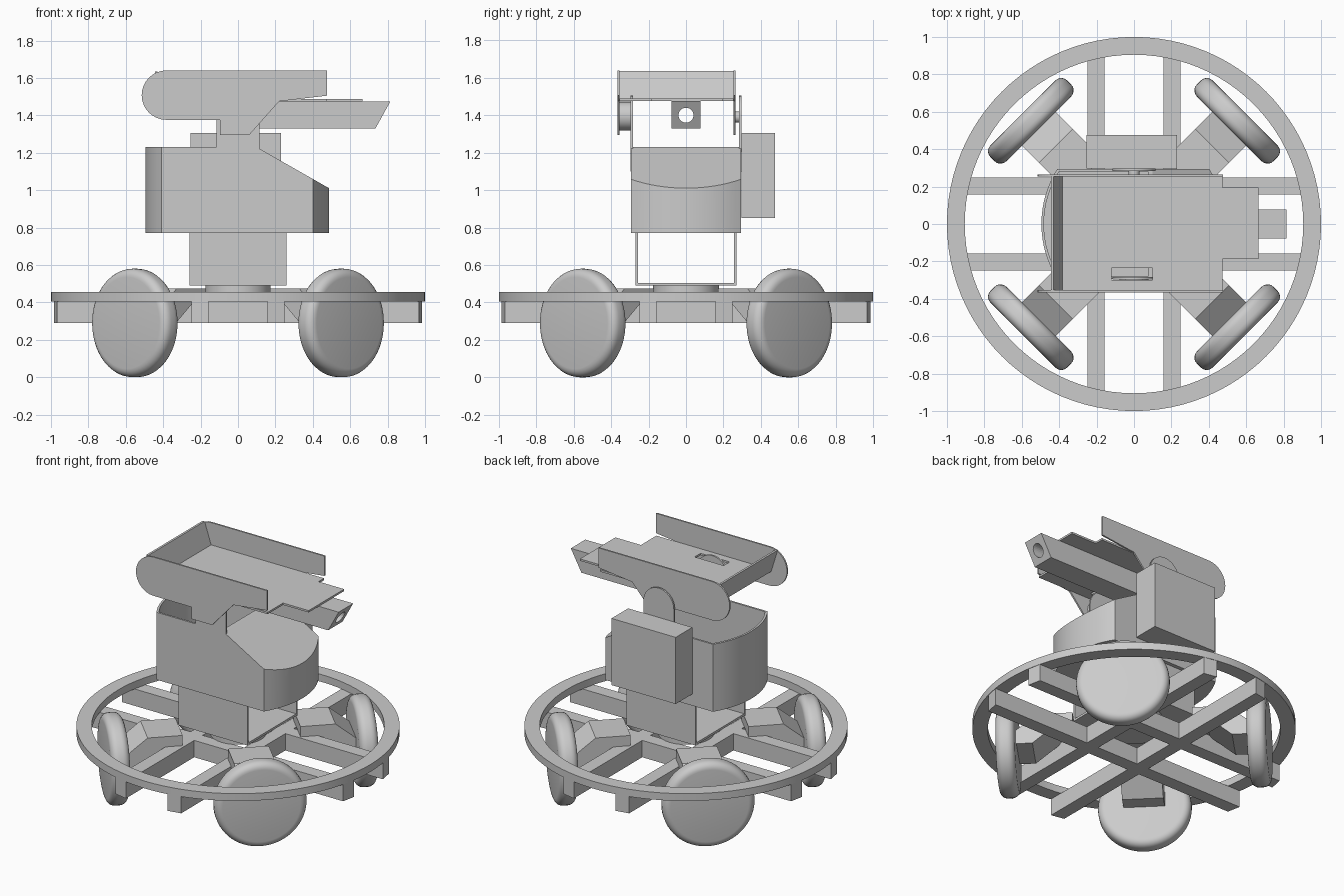
import bpy, bmesh, math
from mathutils import Matrix, Vector

if "Cube" in bpy.data.objects:
    bpy.data.objects.remove(bpy.data.objects["Cube"])

GREY = (0.6, 0.6, 0.6, 1)
mat = bpy.data.materials.new("plain grey")
mat.use_nodes = True
mat.diffuse_color = GREY
mat.node_tree.nodes["Principled BSDF"].inputs["Base Color"].default_value = GREY


def finish(name, bm, smooth=False):
    bmesh.ops.recalc_face_normals(bm, faces=bm.faces)
    me = bpy.data.meshes.new(name)
    bm.to_mesh(me)
    bm.free()
    me.materials.append(mat)
    ob = bpy.data.objects.new(name, me)
    bpy.context.collection.objects.link(ob)
    if smooth:
        activate(ob)
        bpy.ops.object.shade_smooth_by_angle(angle=math.radians(35))
    return ob


def activate(ob):
    bpy.ops.object.select_all(action='DESELECT')
    ob.select_set(True)
    bpy.context.view_layer.objects.active = ob


def prism_mesh(pts, axis, lo, hi):
    """Extrude a closed outline along y (x, z points) or z (x, y points)."""
    bm = bmesh.new()
    place = (lambda a, b, h: (a, h, b)) if axis == 'y' else (lambda a, b, h: (a, b, h))
    face = bm.faces.new([bm.verts.new(place(a, b, lo)) for a, b in pts])
    ext = bmesh.ops.extrude_face_region(bm, geom=[face])
    moved = [v for v in ext["geom"] if isinstance(v, bmesh.types.BMVert)]
    bmesh.ops.translate(bm, verts=moved, vec=place(0, 0, hi - lo))
    return bm


def prism(name, pts, axis, lo, hi, turn=0, smooth=False):
    bm = prism_mesh(pts, axis, lo, hi)
    bm.transform(Matrix.Rotation(turn, 4, 'Z'))
    return finish(name, bm, smooth)


def box(name, x, y, z):
    return prism(name, [(x[0], y[0]), (x[1], y[0]), (x[1], y[1]), (x[0], y[1])], 'z', *z)


def arc(cx, cy, r, a0, a1, n=16):
    angles = [math.radians(a0 + (a1 - a0) * i / n) for i in range(n + 1)]
    return [(cx + r * math.cos(a), cy + r * math.sin(a)) for a in angles]


def circle(cx, cy, r, n=32):
    return arc(cx, cy, r, 0, 360, n)[:-1]


def cut(ob, cutter):
    mod = ob.modifiers.new("cut", 'BOOLEAN')
    mod.operation = 'DIFFERENCE'
    mod.solver = 'EXACT'
    mod.object = cutter
    activate(ob)
    bpy.ops.object.modifier_apply(modifier=mod.name)
    bpy.data.objects.remove(cutter)


# Chassis ring
ring = prism("chassis_ring", circle(0, 0, 1, 96), 'z', 0.405, 0.455)
cut(ring, prism("ring_cutter", circle(0, 0, 0.905, 96), 'z', 0.3, 0.6))
activate(ring)
bpy.ops.object.shade_smooth_by_angle(angle=math.radians(35))

# Crossing chassis bars, ends trimmed to the ring
for i in range(4):
    a, b = 0.157, 0.248
    bar = [(-0.985, a), (0.985, a), (0.967, b), (-0.967, b)]
    prism("chassis_bar", bar, 'z', 0.29, 0.405, i * math.pi / 2)

# Diagonal wheel arms and wheels
arm = [(0.37, 0.475), (0.59, 0.475), (0.73, 0.36), (0.73, 0.27),
       (0.62, 0.27), (0.46, 0.405), (0.37, 0.405)]
for i in range(4):
    turn = math.pi / 4 + i * math.pi / 2
    prism("wheel_arm", arm, 'y', -0.128, 0.128, turn)
    bm = bmesh.new()
    bmesh.ops.create_cone(bm, cap_ends=True, segments=64, radius1=0.29,
                          radius2=0.29, depth=0.12)
    rims = [e for e in bm.edges if any(len(f.verts) > 4 for f in e.link_faces)]
    bmesh.ops.bevel(bm, geom=rims, offset=0.045, segments=5, profile=0.5,
                    affect='EDGES')
    bm.transform(Matrix.Rotation(turn, 4, 'Z') @ Matrix.Translation((0.78, 0, 0.29))
                 @ Matrix.Rotation(math.pi / 2, 4, 'Y'))
    finish("wheel", bm, True)

# Turntable and open bracket
prism("turntable", circle(0, 0, 0.175), 'z', 0.405, 0.49, smooth=True)
box("bracket_base", (-0.26, 0.26), (-0.27, 0.27), (0.49, 0.505))
for s in (-1, 1):
    box("bracket_wall", (-0.26, 0.26), sorted((s * 0.257, s * 0.27)), (0.505, 0.77))


# Hollow body with bowed ends and a sloping front deck
def body_mesh(wall, lo, hi):
    half, bow, flat = 0.295, 0.085, 0.402
    r = (half * half + bow * bow) / (2 * bow)
    ang = math.degrees(math.asin(half / r))
    c = flat + bow - r
    outline = arc(c, 0, r, -ang, ang) + arc(-c - 0.008, 0, r, 180 - ang, 180 + ang)
    k = 1 - wall / half
    bm = prism_mesh([(x * (1 - wall / 0.49), y * k) for x, y in outline], 'z', lo, hi)
    slope = Vector((0.5676, 0, 1)).normalized()
    res = bmesh.ops.bisect_plane(bm, geom=bm.verts[:] + bm.edges[:] + bm.faces[:],
                                 plane_co=Vector((0.1, 0, 1.23)) - slope * wall,
                                 plane_no=slope, clear_outer=True)
    edges = [e for e in res["geom_cut"] if isinstance(e, bmesh.types.BMEdge)]
    edges = [e for e in edges if e.is_valid and e.is_boundary]
    bmesh.ops.holes_fill(bm, edges=[e for e in bm.edges if e.is_boundary] or edges, sides=0)
    return bm


body = finish("body_shell", body_mesh(0, 0.77, 1.23))
cut(body, finish("body_cutter", body_mesh(0.013, 0.785, 1.26)))
activate(body)
bpy.ops.object.shade_smooth_by_angle(angle=math.radians(25))

# Ears that carry the tilting tray
ear = [(-0.115, 1.1), (0.115, 1.1)] + arc(0, 1.39, 0.115, 0, 180)
for name, lo, hi in (("right_ear", -0.296, -0.284), ("left_ear", 0.284, 0.296)):
    prism(name, ear, 'y', lo, hi, smooth=True)
prism("right_pivot", circle(0, 1.395, 0.077), 'y', -0.355, -0.296, smooth=True)
prism("left_pivot", circle(0, 1.39, 0.03), 'y', 0.262, 0.286, smooth=True)

# Side pack
box("side_pack", (-0.255, 0.23), (0.296, 0.475), (0.85, 1.305))

# Tray side plates
plate = arc(-0.383, 1.508, 0.132, 90, 270) + [
    (-0.095, 1.376), (-0.095, 1.295), (0.06, 1.295), (0.22, 1.475),
    (0.475, 1.505), (0.475, 1.64)]
for name, lo, hi in (("right_tray_side", -0.365, -0.354), ("left_tray_side", 0.254, 0.265)):
    prism(name, plate, 'y', lo, hi)

# Tray floor with stepped lip, ear slot and leaning end wall
floor = [(-0.385, -0.354), (0.472, -0.354), (0.472, -0.188), (0.665, -0.188),
         (0.665, 0.195), (0.472, 0.195), (0.472, 0.254), (-0.385, 0.254)]
tray = prism("tray_floor", floor, 'z', 1.475, 1.488)
cut(tray, box("slot_cutter", (-0.12, 0.1), (-0.3, -0.235), (1.4, 1.6)))
prism("tray_end_wall", [(-0.395, 1.475), (-0.38, 1.485), (-0.43, 1.635), (-0.445, 1.635)],
      'y', -0.354, 0.254)

# Barrel with slanted muzzle and a bore along its length
barrel = prism("barrel", [(-0.05, 1.33), (0.735, 1.33), (0.815, 1.475), (-0.05, 1.475)],
               'y', -0.078, 0.078)
bm = bmesh.new()
bmesh.ops.create_cone(bm, cap_ends=True, segments=24, radius1=0.04, radius2=0.04, depth=2)
bm.transform(Matrix.Translation((0.4, 0, 1.4)) @ Matrix.Rotation(math.pi / 2, 4, 'Y'))
cut(barrel, finish("bore_cutter", bm))
